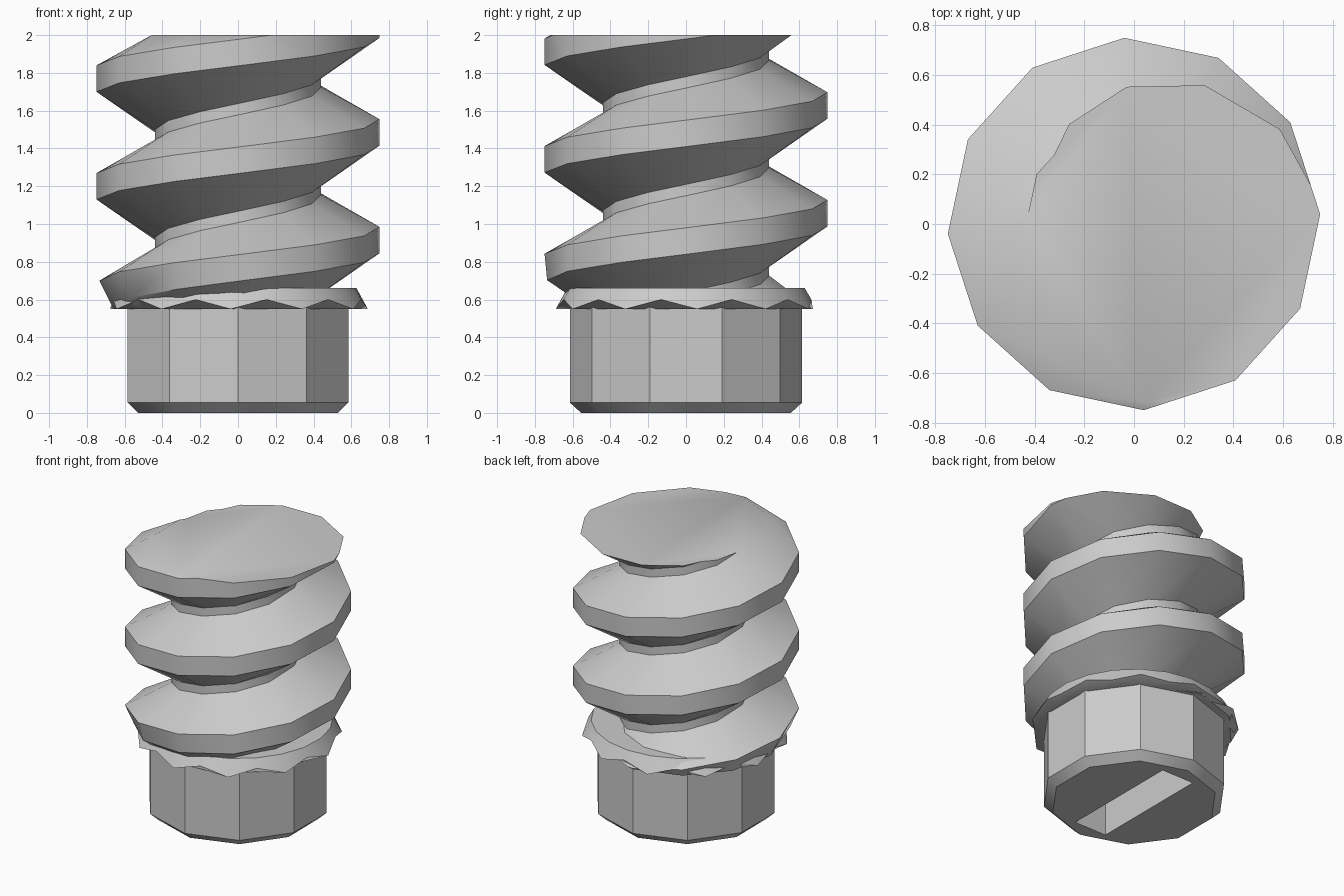
import bpy, bmesh
from math import sin, cos, pi, radians, hypot

cube = bpy.data.objects.get("Cube")
if cube:
    bpy.data.objects.remove(cube, do_unlink=True)

steel = bpy.data.materials.new("grey_steel")
steel.use_nodes = True
COLOUR = (0.6, 0.6, 0.6, 1)
steel.diffuse_color = COLOUR
steel.node_tree.nodes["Principled BSDF"].inputs["Base Color"].default_value = COLOUR


def finish(bm, name):
    """Turn a bmesh into a named steel object with sharp edges kept."""
    bmesh.ops.recalc_face_normals(bm, faces=bm.faces)
    mesh = bpy.data.meshes.new(name)
    bm.to_mesh(mesh)
    bm.free()
    mesh.materials.append(steel)
    obj = bpy.data.objects.new(name, mesh)
    bpy.context.collection.objects.link(obj)
    return obj


def smooth(obj):
    bpy.ops.object.select_all(action='DESELECT')
    obj.select_set(True)
    bpy.context.view_layer.objects.active = obj
    bpy.ops.object.shade_smooth_by_angle(angle=radians(33))


def stack(rings, sides, start):
    """Closed solid from rings of (radius, z) pairs, alternated around the ring."""
    bm = bmesh.new()
    loops = []
    for ring in rings:
        loop = []
        for i in range(sides):
            r, z = ring[i % len(ring)]
            a = start + 2 * pi * i / sides
            loop.append(bm.verts.new((r * cos(a), r * sin(a), z)))
        loops.append(loop)
    for low, high in zip(loops, loops[1:]):
        for i in range(sides):
            j = (i + 1) % sides
            bm.faces.new((low[i], low[j], high[j], high[i]))
    bm.faces.new(loops[0])
    bm.faces.new(loops[-1])
    return bm


# Ten-sided head with a chamfered underside
head = finish(stack([[(0.555, 0)], [(0.615, 0.055)], [(0.615, 0.56)]], 10, pi / 2), "head")

# Driver slot sunk into the underside
bm = bmesh.new()
bmesh.ops.create_cube(bm, size=1)
bmesh.ops.scale(bm, vec=(0.26, 0.9, 0.7), verts=bm.verts)
cutter = finish(bm, "slot_cutter")
cutter.hide_render = True
cut = head.modifiers.new("slot", 'BOOLEAN')
cut.operation, cut.object, cut.solver = 'DIFFERENCE', cutter, 'EXACT'
bpy.context.view_layer.objects.active = head
bpy.ops.object.modifier_apply(modifier=cut.name)
bpy.data.objects.remove(cutter, do_unlink=True)
smooth(head)

# Collar with a scalloped lower rim
collar = finish(stack([[(0.61, 0.55)], [(0.69, 0.55), (0.665, 0.6)], [(0.63, 0.66)]],
                      22, radians(5)), "collar")
smooth(collar)

# Coarse right-handed thread: one continuous helical surface
STEPS, TURNS, PITCH = 12, 5, 0.57
PROFILE = [(0.44, -0.2), (0.75, 0), (0.75, 0.14), (0.44, 0.31)]
bm = bmesh.new()
columns = []
for i in range(STEPS * TURNS + 1):
    a = 2 * pi * i / STEPS + radians(3)
    lift = 1.41 - 3 * PITCH + PITCH * a / (2 * pi)
    columns.append([bm.verts.new((r * cos(a), r * sin(a), lift + z)) for r, z in PROFILE])
for i, (a, b) in enumerate(zip(columns, columns[1:])):
    for k in range(3):
        bm.faces.new((a[k], b[k], b[k + 1], a[k + 1]))
    if i + STEPS + 1 < len(columns):
        c, d = columns[i + STEPS], columns[i + STEPS + 1]
        bm.faces.new((a[3], b[3], d[0], c[0]))

# Fade the crest where the thread runs into the collar
for v in bm.verts:
    r = hypot(v.co.x, v.co.y)
    limit = max(0.5, 0.66 + 0.5 * (v.co.z - 0.55))
    if r > limit:
        v.co.x *= limit / r
        v.co.y *= limit / r

# Trim the thread flat at both ends and cap it
for z, up in ((2, 1), (0.55, -1)):
    res = bmesh.ops.bisect_plane(bm, geom=bm.verts[:] + bm.edges[:] + bm.faces[:],
                                 plane_co=(0, 0, z), plane_no=(0, 0, up), clear_outer=True)
    rim = [e for e in res["geom_cut"] if isinstance(e, bmesh.types.BMEdge)]
    bmesh.ops.edgeloop_fill(bm, edges=rim)
smooth(finish(bm, "thread"))
